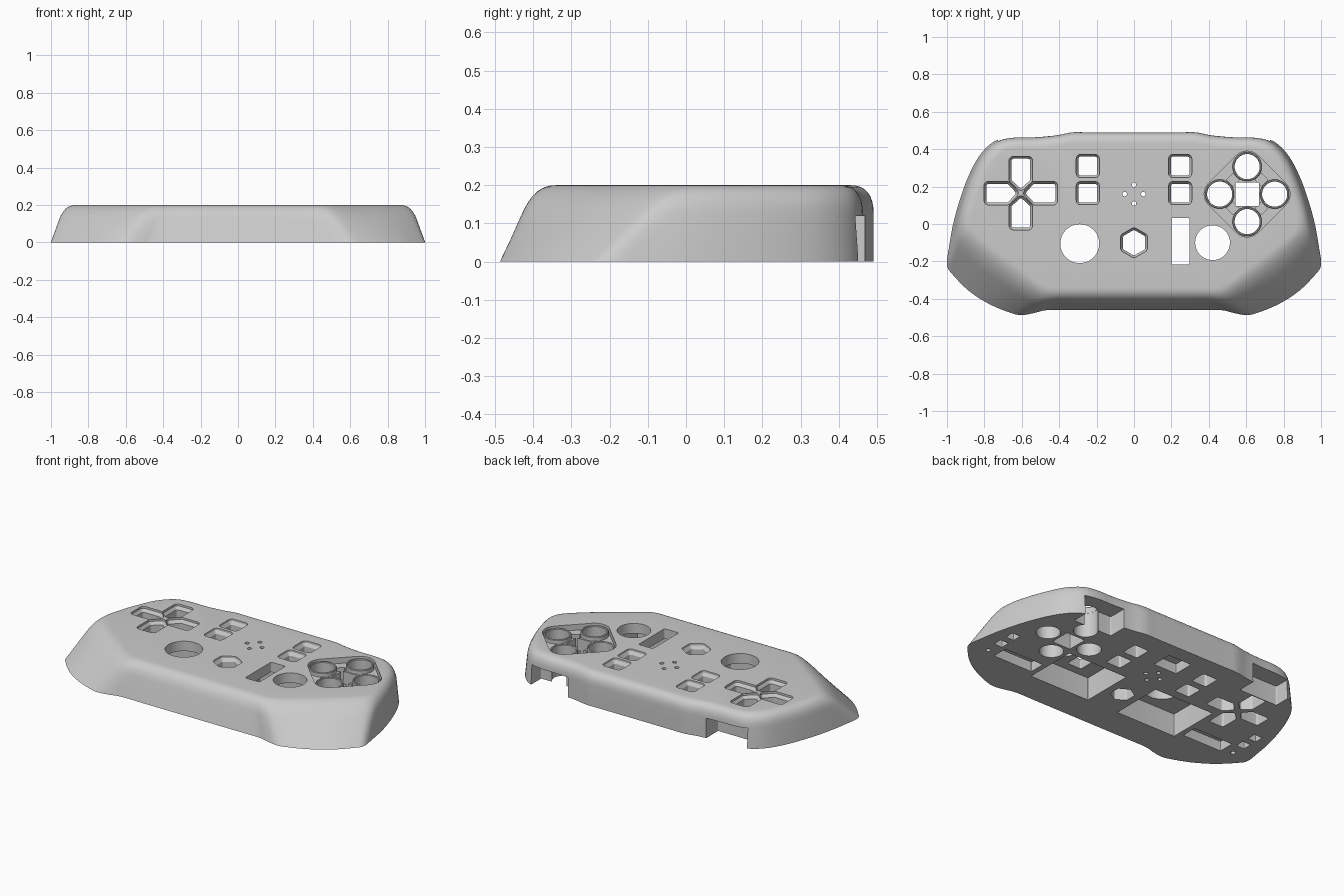
import bpy, bmesh
from math import sin, cos, pi, atan2, tau
from mathutils import Vector

cube = bpy.data.objects.get("Cube")
if cube:
    bpy.data.objects.remove(cube, do_unlink=True)

grey = bpy.data.materials.new("shell_grey")
grey.use_nodes = True
grey.diffuse_color = (0.6, 0.6, 0.6, 1)
grey.node_tree.nodes["Principled BSDF"].inputs["Base Color"].default_value = (0.6, 0.6, 0.6, 1)


def loft(name, rings, closed=False):
    """Skin equal-length rings; cap the ends, or join last ring to first."""
    bm = bmesh.new()
    loops = [[bm.verts.new(p) for p in ring] for ring in rings]
    pairs = list(zip(loops, loops[1:]))
    if closed:
        pairs.append((loops[-1], loops[0]))
    else:
        bm.faces.new(loops[0])
        bm.faces.new(loops[-1])
    n = len(loops[0])
    for a, b in pairs:
        for i in range(n):
            j = (i + 1) % n
            bm.faces.new((a[i], a[j], b[j], b[i]))
    bmesh.ops.recalc_face_normals(bm, faces=bm.faces)
    mesh = bpy.data.meshes.new(name)
    bm.to_mesh(mesh)
    bm.free()
    mesh.materials.append(grey)
    obj = bpy.data.objects.new(name, mesh)
    bpy.context.collection.objects.link(obj)
    return obj


def rounded(points, r, z):
    """Outline of a convex counter-clockwise polygon swollen by radius r."""
    if len(points) == 1:
        x, y = points[0]
        return [(x + r * cos(tau * i / 48), y + r * sin(tau * i / 48), z) for i in range(48)]
    out, n = [], len(points)
    for i, (x, y) in enumerate(points):
        px, py = points[i - 1]
        qx, qy = points[(i + 1) % n]
        start = atan2(y - py, x - px) - pi / 2
        turn = (atan2(qy - y, qx - x) - pi / 2 - start) % tau
        for k in range(7):
            a = start + turn * k / 6
            out.append((x + r * cos(a), y + r * sin(a), z))
    return out


def rect(cx, cy, hx, hy):
    return [(cx - hx, cy - hy), (cx + hx, cy - hy), (cx + hx, cy + hy), (cx - hx, cy + hy)]


def ngon(cx, cy, r, n, turn=0.0):
    return [(cx + r * cos(turn + tau * i / n), cy + r * sin(turn + tau * i / n)) for i in range(n)]


# Shell outline, right half from back to front: base point, then shoulder point
half = [
    (0, .49, 0, .49), (.24, .49, .24, .49), (.33, .49, .33, .49), (.42, .473, .42, .473),
    (.54, .464, .53, .463), (.66, .462, .64, .46), (.75, .44, .73, .435),
    (.83, .36, .81, .355), (.9, .22, .87, .23), (.96, .03, .905, .13),
    (.99, -.13, .925, .05), (1, -.22, .925, -.02), (.97, -.27, .89, -.08),
    (.88, -.36, .78, -.18), (.77, -.43, .66, -.27), (.66, -.475, .55, -.35),
    (.6, -.487, .48, -.39), (.53, -.475, .43, -.4), (.46, -.46, .38, -.4),
    (.3, -.46, .26, -.4), (0, -.46, 0, -.4)]
full = [Vector(p) for p in half]
full += [Vector((-p[0], p[1], -p[2], p[3])) for p in half[-2:0:-1]]

# Smooth the outline with a closed spline
spline, n, steps = [], len(full), 4
for i in range(n):
    a, b, c, d = (full[(i + k) % n] for k in (-1, 0, 1, 2))
    for s in range(steps):
        t = s / steps
        spline.append(0.5 * (2 * b + (c - a) * t + (2 * a - 5 * b + 4 * c - d) * t * t
                             + (3 * b - a - 3 * c + d) * t ** 3))

# Sloping wall, then a rounded shoulder running into the flat top
TOP = 0.2
columns = []
for bx, by, sx, sy in spline:
    base, shoulder = Vector((bx, by, 0)), Vector((sx, sy, TOP))
    core = Vector((max(-.45, min(.45, sx)), .05, TOP))
    inner = shoulder + (core - shoulder).normalized() * .06
    wall = base.lerp(shoulder, .62)
    col = [base, base.lerp(wall, .5)]
    for k in range(9):
        t = k / 8
        col.append(wall.lerp(shoulder, t).lerp(shoulder.lerp(inner, t), t))
    columns.append(col)
shell = loft("controller_shell", list(zip(*columns)))


def cut(points, r, low, high, rim=0.0):
    """Subtract a rounded prism, with an optional flared rim at its top."""
    levels = [(low, 0), (high, 0)]
    if rim:
        levels = [(low, 0), (TOP - .03, 0), (TOP - .012, rim), (high, rim)]
    cutter = loft("cutter", [rounded(points, r + g, z) for z, g in levels])
    cutter.hide_render = True
    mod = shell.modifiers.new("cut", "BOOLEAN")
    mod.operation, mod.solver, mod.object = "DIFFERENCE", "EXACT", cutter
    bpy.context.view_layer.objects.active = shell
    bpy.ops.object.modifier_apply(modifier=mod.name)
    bpy.data.objects.remove(cutter, do_unlink=True)


LOW, HIGH = -.05, .25

# Direction pad openings
arm = [(0, .04), (.038, .075), (.038, .172), (-.038, .172), (-.038, .075)]
for q in range(4):
    c, s = round(cos(q * pi / 2)), round(sin(q * pi / 2))
    cut([(-.605 + x * c - y * s, .165 + x * s + y * c) for x, y in arm], .012, LOW, HIGH, .013)

# Square key openings, speaker holes, hexagon key
for x in (-.247, .247):
    for y in (.31, .165):
        cut(rect(x, y, .038, .038), .012, LOW, HIGH, .012)
for x, y in ngon(0, .16, .05, 4):
    cut([(x, y)], .012, LOW, HIGH)
cut(ngon(0, -.1, .055, 6, pi / 2), .012, LOW, HIGH, .012)

# Stick openings and slot
cut([(-.29, -.105)], .104, LOW, HIGH)
cut([(.42, -.1)], .093, LOW, HIGH)
cut(rect(.248, -.092, .04, .117), .008, LOW, HIGH)

# Recessed button cluster
FX, FY = .605, .16
buttons = ngon(FX, FY, .147, 4)
cut(buttons, .083, .165, HIGH)
for p in buttons:
    cut([p], .068, LOW, HIGH)
cut(rect(FX, FY, .06, .06), .003, LOW, HIGH)
for x, y in ngon(FX, FY, .108, 4, pi / 4):
    cut(ngon(x, y, .03, 4), .003, .09, HIGH)

# Underside pockets
for side in (-1, 1):
    cut(rect(side * .31, -.105, .2, .16), .004, LOW, .14)
    cut(rect(side * .68, -.18, .13, .045), .004, LOW, .06)
    for y in (0, -.1):
        cut(rect(side * .87, y, .025, .025), .003, LOW, .05)
    cut([(side * .88, -.2)], .014, LOW, .05)
    # Notches through the back wall
    cut(rect(side * .595, .46, .125, .1), .006, LOW, .12)
cut(rect(0, .33, .075, .06), .004, LOW, .06)

# Raised collars around the cluster buttons
parts = [shell]
for i, p in enumerate(buttons):
    profile = [(.078, .15), (.078, .186), (.075, .19), (.07, .19), (.067, .186), (.067, .15)]
    parts.append(loft(f"button_collar_{i + 1}", [rounded([p], r, z) for r, z in profile], True))

# Smooth shading with sharp edges kept
bpy.ops.object.select_all(action="DESELECT")
for part in parts:
    part.select_set(True)
bpy.context.view_layer.objects.active = shell
bpy.ops.object.shade_smooth_by_angle(angle=.5)
